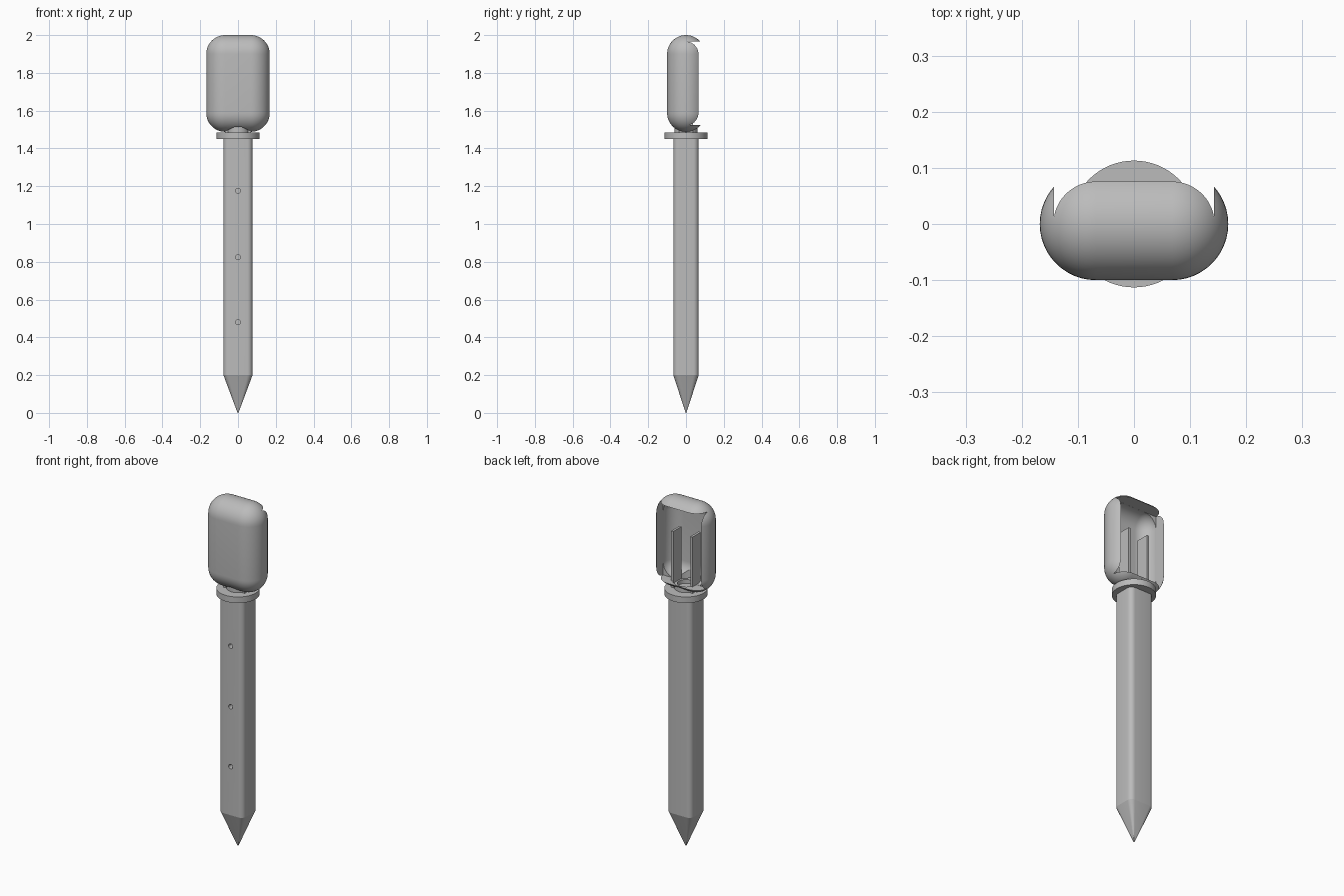
import bpy, bmesh, math
from mathutils import Matrix, Vector

cube = bpy.data.objects.get("Cube")
if cube:
    bpy.data.objects.remove(cube, do_unlink=True)

grey = bpy.data.materials.new("plain grey")
grey.use_nodes = True
grey.diffuse_color = (0.5, 0.5, 0.5, 1)
grey.node_tree.nodes["Principled BSDF"].inputs["Base Color"].default_value = (0.5, 0.5, 0.5, 1)


def finish(bm, name):
    bmesh.ops.recalc_face_normals(bm, faces=bm.faces)
    mesh = bpy.data.meshes.new(name)
    bm.to_mesh(mesh)
    bm.free()
    mesh.materials.append(grey)
    ob = bpy.data.objects.new(name, mesh)
    bpy.context.collection.objects.link(ob)
    return ob


def box(name, lo, hi):
    bm = bmesh.new()
    lo, hi = Vector(lo), Vector(hi)
    bmesh.ops.create_cube(bm, size=1, matrix=Matrix.Translation((lo + hi) / 2) @ Matrix.Diagonal((*(hi - lo), 1)))
    return finish(bm, name)


def cylinder(name, radius, z0, z1, sides=48):
    bm = bmesh.new()
    bmesh.ops.create_cone(bm, cap_ends=True, segments=sides, radius1=radius, radius2=radius,
                          depth=z1 - z0, matrix=Matrix.Translation((0, 0, (z0 + z1) / 2)))
    return finish(bm, name)


def pill_box(name, radius, half_x, z0, z1):
    """Box with fully rounded edges: the hull of four spheres."""
    bm = bmesh.new()
    for x in (-half_x, half_x):
        for z in (z0, z1):
            bmesh.ops.create_uvsphere(bm, u_segments=48, v_segments=24, radius=radius,
                                      matrix=Matrix.Translation((x, 0, z)))
    hull = bmesh.ops.convex_hull(bm, input=bm.verts)
    inner = {v for v in hull["geom_interior"] if isinstance(v, bmesh.types.BMVert)}
    keep = {f for f in hull["geom"] if isinstance(f, bmesh.types.BMFace)}
    bmesh.ops.delete(bm, geom=[f for f in bm.faces if f not in keep], context="FACES")
    bmesh.ops.delete(bm, geom=[v for v in bm.verts if v in inner or not v.link_faces], context="VERTS")
    return finish(bm, name)


def cut(target, cutter):
    mod = target.modifiers.new("cut", "BOOLEAN")
    mod.operation, mod.solver, mod.object = "DIFFERENCE", "EXACT", cutter
    bpy.context.view_layer.objects.active = target
    bpy.ops.object.modifier_apply(modifier=mod.name)
    bpy.data.objects.remove(cutter, do_unlink=True)


def smooth(ob, angle=30):
    bpy.ops.object.select_all(action="DESELECT")
    ob.select_set(True)
    bpy.context.view_layer.objects.active = ob
    bpy.ops.object.shade_smooth_by_angle(angle=math.radians(angle))


# Hollow rounded head, open at the back, with a round hole underneath
head = pill_box("head_shell", 0.1, 0.068, 1.588, 1.9)
cut(head, pill_box("cavity", 0.075, 0.068, 1.597, 1.89))
cut(head, box("back_opening", (-0.143, 0.004, 1.523), (0.143, 0.2, 1.965)))
cut(head, cylinder("neck_hole", 0.068, 1.4, 1.56))
smooth(head)

# Shaft: rounded rectangle section, tapering to a point
half_x, half_y, corner, steps = 0.077, 0.067, 0.028, 6
outline = []
for quarter, (sx, sy) in enumerate([(1, 1), (-1, 1), (-1, -1), (1, -1)]):
    for i in range(steps + 1):
        a = (quarter + i / steps) * math.pi / 2
        outline.append((sx * (half_x - corner) + corner * math.cos(a),
                        sy * (half_y - corner) + corner * math.sin(a)))
bm = bmesh.new()
rings = [[bm.verts.new((x * s, y * s, z)) for x, y in outline]
         for z, s in ((0, 0.03), (0.2, 1), (1.455, 1))]
count = len(outline)
for low, high in zip(rings, rings[1:]):
    for i in range(count):
        j = (i + 1) % count
        bm.faces.new((low[i], low[j], high[j], high[i]))
bm.faces.new(rings[0][::-1])
bm.faces.new(rings[-1])
shaft = finish(bm, "shaft")

# Three blind holes along the front of the shaft
for z in (0.48, 0.825, 1.175):
    drill = cylinder("drill", 0.013, -0.03, 0.03, 24)
    drill.data.transform(Matrix.Translation((0, -half_y, z)) @ Matrix.Rotation(math.pi / 2, 4, "X"))
    cut(shaft, drill)
smooth(shaft, 18)

# Flange and short neck collar
flange = cylinder("flange", 0.113, 1.45, 1.485, 64)
smooth(flange)
collar = cylinder("neck_collar", 0.06, 1.48, 1.512)
cut(collar, cylinder("collar_bore", 0.045, 1.49, 1.6))
smooth(collar)

# Two upright fins rising through the neck into the head
for side, x in (("left", 0.061), ("right", -0.061)):
    box(side + "_fin", (x - 0.007, -0.037, 1.48), (x + 0.007, 0.038, 1.81))
